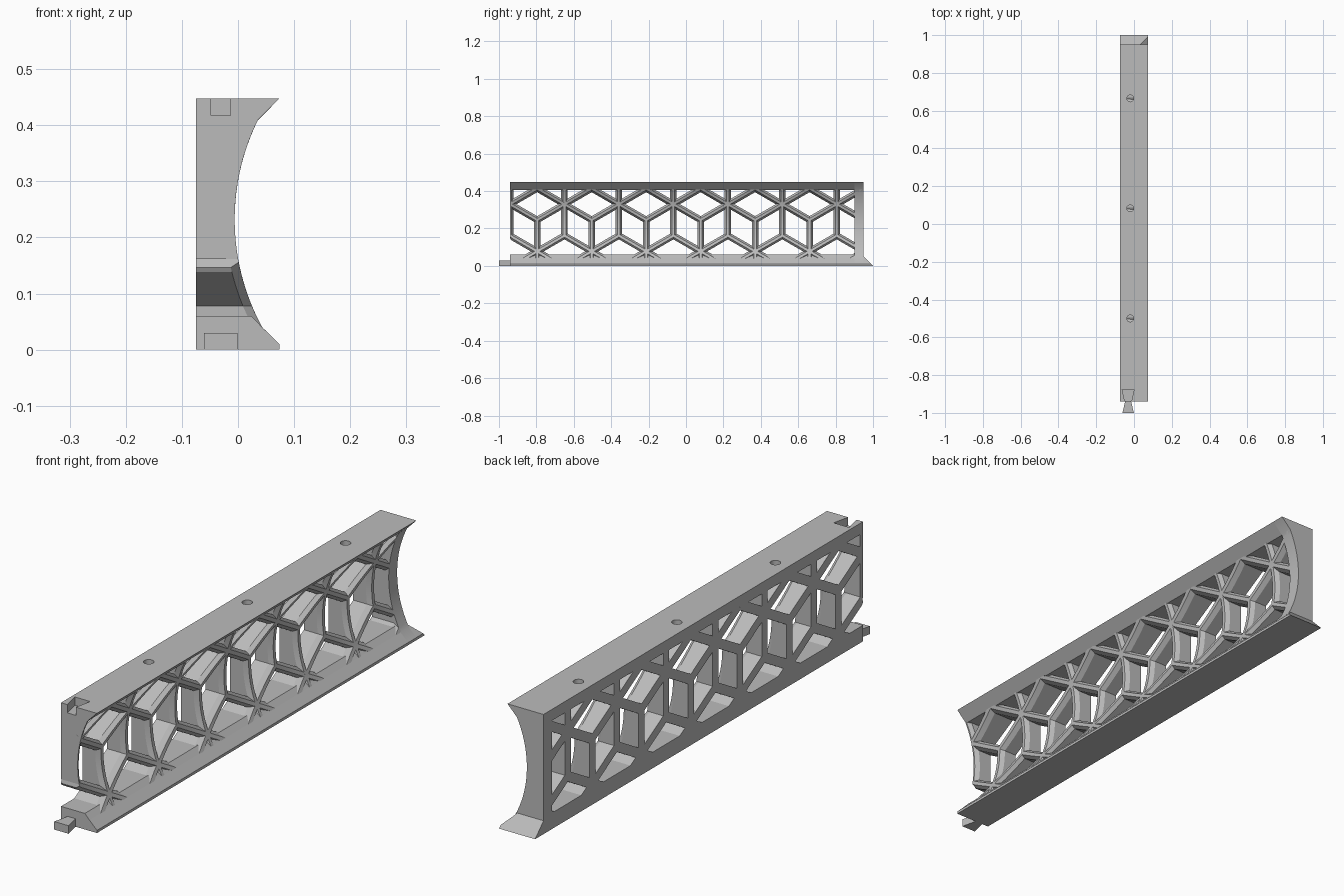
import bpy, bmesh
from math import sqrt
from mathutils import Vector

cube = bpy.data.objects.get("Cube")
if cube:
    bpy.data.objects.remove(cube, do_unlink=True)

grey = bpy.data.materials.new("plain_grey")
grey.use_nodes = True
colour = (0.5, 0.5, 0.5, 1)
grey.diffuse_color = colour
grey.node_tree.nodes["Principled BSDF"].inputs["Base Color"].default_value = colour

BACK, FRONT_Y, END_Y, HEIGHT = -0.075, -0.94, 0.95, 0.448
LIP = 0.074


def hollow(z):
    """Front face of the concave arc at height z."""
    return -0.006 + 0.4 - sqrt(0.16 - (z - 0.232) ** 2)


def finish(name, bm):
    bmesh.ops.recalc_face_normals(bm, faces=bm.faces)
    mesh = bpy.data.meshes.new(name)
    bm.to_mesh(mesh)
    bm.free()
    mesh.materials.append(grey)
    ob = bpy.data.objects.new(name, mesh)
    bpy.context.collection.objects.link(ob)
    return ob


def loft(bm, rings):
    """Join rings of points into a closed solid."""
    rings = [[bm.verts.new(p) for p in ring] for ring in rings]
    n = len(rings[0])
    for a, b in zip(rings, rings[1:]):
        for i in range(n):
            j = (i + 1) % n
            bm.faces.new((a[i], a[j], b[j], b[i]))
    bm.faces.new(rings[0])
    bm.faces.new(rings[-1])


def solid(name, *rings):
    bm = bmesh.new()
    loft(bm, rings)
    return finish(name, bm)


def extrude_y(name, profile, start, end):
    """Extrude an x-z profile along y; end may depend on z."""
    return solid(name, [(x, start, z) for x, z in profile],
                 [(x, end(z), z) for x, z in profile])


def dovetail(name, y_wide, y_narrow, z0, z1, wide, narrow, middle=-0.031):
    outline = [(middle - wide, y_wide), (middle + wide, y_wide),
               (middle + narrow, y_narrow), (middle - narrow, y_narrow)]
    return solid(name, [(x, y, z0) for x, y in outline],
                 [(x, y, z1) for x, y in outline])


def smooth(ob):
    bpy.ops.object.select_all(action="DESELECT")
    ob.select_set(True)
    bpy.context.view_layer.objects.active = ob
    bpy.ops.object.shade_smooth_by_angle(angle=0.35)


def cut(ob, cutter):
    cutter.hide_render = True
    mod = ob.modifiers.new("cut", "BOOLEAN")
    mod.operation, mod.solver, mod.object = "DIFFERENCE", "EXACT", cutter
    bpy.context.view_layer.objects.active = ob
    bpy.ops.object.modifier_apply(modifier=mod.name)
    bpy.data.objects.remove(cutter, do_unlink=True)


# Bottom rail, with its far end sloping out at 45 degrees
extrude_y("bottom_rail", [(BACK, 0), (LIP, 0), (LIP, 0.01), (0.043, 0.04),
                          (0.024, 0.06), (BACK, 0.06)], FRONT_Y, lambda z: 1 - z)

# Top rail with dovetail slot and three screw holes
top = extrude_y("top_rail", [(BACK, 0.406), (0.032, 0.406), (LIP, HEIGHT),
                             (BACK, HEIGHT)], FRONT_Y, lambda z: END_Y)
cut(top, dovetail("slot_cutter", -0.875, FRONT_Y - 0.002, 0.417, 0.5, 0.032, 0.017))
for y in (-0.5, 0.083, 0.665):
    bpy.ops.mesh.primitive_cylinder_add(vertices=24, radius=0.018, depth=0.2,
                                        location=(-0.02, y, 0.44))
    cut(top, bpy.context.object)
smooth(top)

# Dovetail tongue at the front
dovetail("tongue", -1.0, FRONT_Y + 0.005, 0, 0.03, 0.03, 0.015)

# Solid end plate with the concave front
arc = [(hollow(z), z) for z in (0.04 + 0.368 * i / 24 for i in range(25))]
plate = extrude_y("end_plate", [(BACK, 0), (LIP, 0), (LIP, 0.01)] + arc
                  + [(LIP, HEIGHT), (BACK, HEIGHT)], 0.9, lambda z: END_Y)
smooth(plate)

# Rhombic lattice of chamfered struts following the hollow
PITCH = 0.2912
EDGE = PITCH / sqrt(3)
HALF, NARROW, CHAMFER, STEPS = 0.0175, 0.007, 0.016, 10


def strut(bm, a, b):
    along = (b - a).normalized()
    side = Vector((-along.y, along.x))
    rings = []
    for i in range(STEPS + 1):
        centre = a.lerp(b, i / STEPS)
        ring = []
        for offset, depth in ((-HALF, None), (-HALF, CHAMFER), (-NARROW, 0),
                              (NARROW, 0), (HALF, CHAMFER), (HALF, None)):
            y, z = centre + side * offset
            y = min(max(y, FRONT_Y), END_Y - 0.01)
            z = min(max(z, 0.02), 0.41)
            ring.append((BACK if depth is None else hollow(z) - depth, y, z))
        rings.append(ring)
    loft(bm, rings)


bm = bmesh.new()
spokes = [Vector((sx * PITCH / 2, sz * EDGE)) for sx, sz in
          ((0, 1), (0, -1), (1, 0.5), (1, -0.5), (-1, 0.5), (-1, -0.5))]
for k in range(7):
    upper = Vector((-0.941 + PITCH * k, 0.33))
    lower = upper + Vector((PITCH / 2, -1.5 * EDGE))
    for hub in (upper, lower):
        for spoke in spokes:
            tip = hub + spoke
            if tip.x < FRONT_Y - 0.05 or min(tip.x, hub.x) > 0.93:
                continue
            if tip.y > 0.42:
                tip.y = 0.41
            if tip.y < 0.02:
                tip = hub.lerp(tip, (hub.y - 0.025) / (hub.y - tip.y))
            strut(bm, hub, tip)
smooth(finish("lattice", bm))
